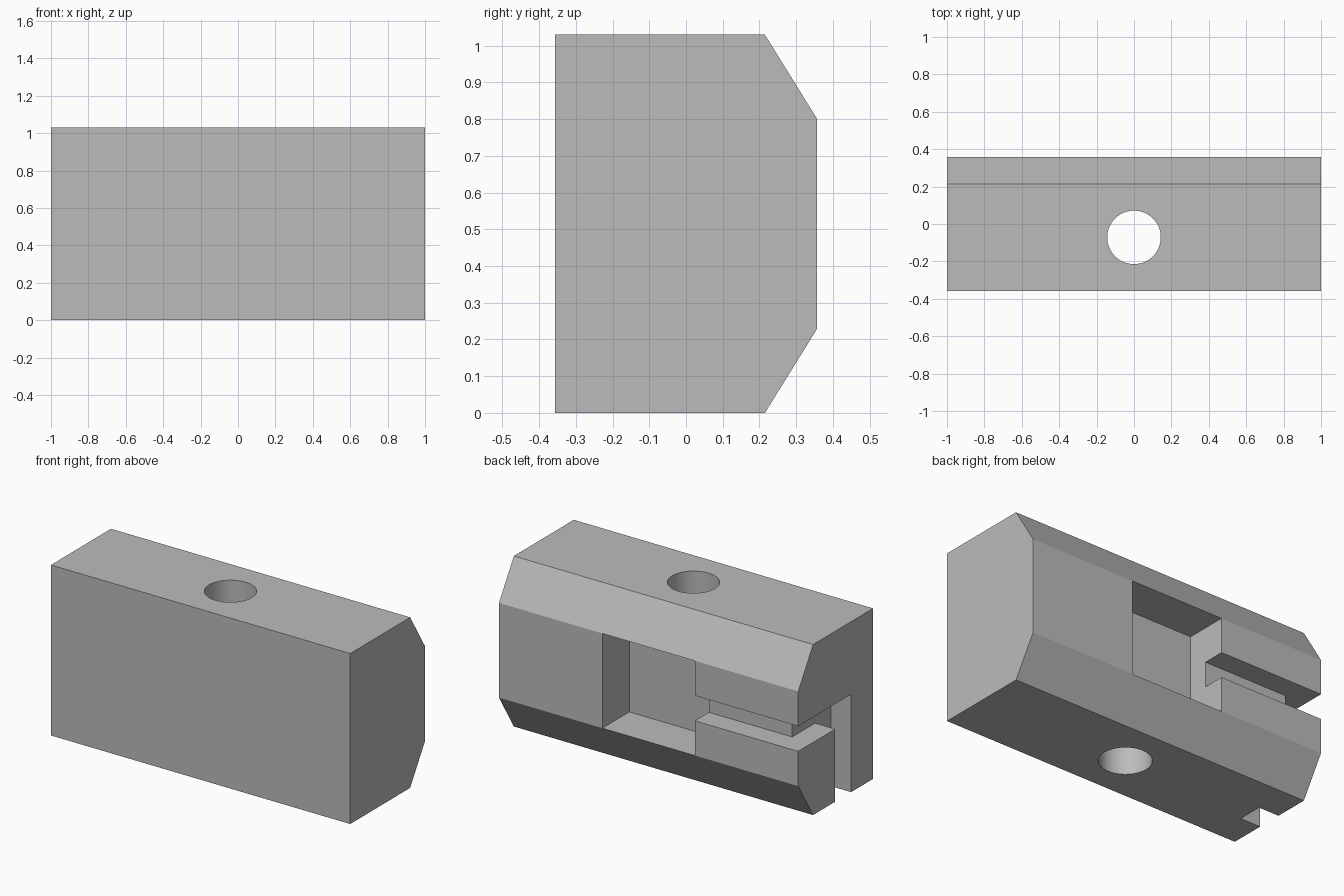
import bpy
import bmesh
from math import radians
from mathutils import Vector

cube = bpy.data.objects.get("Cube")
if cube:
    bpy.data.objects.remove(cube, do_unlink=True)

grey = bpy.data.materials.new("plain grey")
grey.use_nodes = True
colour = (0.5, 0.5, 0.5, 1)
grey.diffuse_color = colour
grey.node_tree.nodes["Principled BSDF"].inputs["Base Color"].default_value = colour

HEIGHT, BACK = 1.03, 0.357
CHAMFER_Y, CHAMFER_Z = 0.215, 0.229
MID_Z, BORE_Y = HEIGHT / 2, -0.0715
HALF_GROOVE, GROOVE_DEPTH = 0.076, 0.134
OUT = 0.1  # cutter overshoot beyond the surface


def add_mesh(name, bm):
    mesh = bpy.data.meshes.new(name)
    bmesh.ops.recalc_face_normals(bm, faces=bm.faces)
    bm.to_mesh(mesh)
    bm.free()
    mesh.materials.append(grey)
    obj = bpy.data.objects.new(name, mesh)
    bpy.context.collection.objects.link(obj)
    return obj


def box(name, low, high):
    low, high = Vector(low), Vector(high)
    bm = bmesh.new()
    bmesh.ops.create_cube(bm, size=1)
    bmesh.ops.scale(bm, vec=high - low, verts=bm.verts)
    bmesh.ops.translate(bm, vec=(low + high) / 2, verts=bm.verts)
    return add_mesh(name, bm)


def cylinder(name, radius, y, low, high):
    bm = bmesh.new()
    bmesh.ops.create_cone(bm, cap_ends=True, segments=64, radius1=radius,
                          radius2=radius, depth=high - low)
    bmesh.ops.translate(bm, vec=(0, y, (low + high) / 2), verts=bm.verts)
    return add_mesh(name, bm)


# Block: chamfered side profile swept along x
profile = [(-BACK, 0), (CHAMFER_Y, 0), (BACK, CHAMFER_Z),
           (BACK, HEIGHT - CHAMFER_Z), (CHAMFER_Y, HEIGHT), (-BACK, HEIGHT)]
bm = bmesh.new()
end = bm.faces.new([bm.verts.new((-1, y, z)) for y, z in profile])
swept = bmesh.ops.extrude_face_region(bm, geom=[end], use_keep_orig=True)
new_verts = [g for g in swept["geom"] if isinstance(g, bmesh.types.BMVert)]
bmesh.ops.translate(bm, vec=(2, 0, 0), verts=new_verts)
block = add_mesh("block", bm)

cutters = [
    # vertical through hole
    cylinder("bore_cutter", 0.143, BORE_Y, -OUT, HEIGHT + OUT),
    # recess in the back
    box("pocket_cutter", (-0.309, 0.1, CHAMFER_Z),
        (0.309, BACK + OUT, HEIGHT - CHAMFER_Z)),
    # groove from the pocket to the end
    box("back_groove_cutter", (-1 - OUT, BACK - GROOVE_DEPTH, MID_Z - HALF_GROOVE),
        (-0.2, BACK + OUT, MID_Z + HALF_GROOVE)),
    # groove across the end
    box("end_groove_cutter", (-1 - OUT, BORE_Y - HALF_GROOVE, MID_Z - HALF_GROOVE),
        (-1 + GROOVE_DEPTH, BACK + OUT, MID_Z + HALF_GROOVE)),
    # groove down the end to the base
    box("drop_groove_cutter", (-1 - OUT, BORE_Y - HALF_GROOVE, -OUT),
        (-1 + GROOVE_DEPTH, BORE_Y + HALF_GROOVE, MID_Z + HALF_GROOVE)),
]

bpy.ops.object.select_all(action='DESELECT')
block.select_set(True)
bpy.context.view_layer.objects.active = block
for cutter in cutters:
    cutter.hide_render = True
    mod = block.modifiers.new(cutter.name, 'BOOLEAN')
    mod.operation = 'DIFFERENCE'
    mod.solver = 'EXACT'
    mod.object = cutter
    bpy.ops.object.modifier_apply(modifier=mod.name)
    bpy.data.objects.remove(cutter, do_unlink=True)

bpy.ops.object.shade_smooth_by_angle(angle=radians(20))
